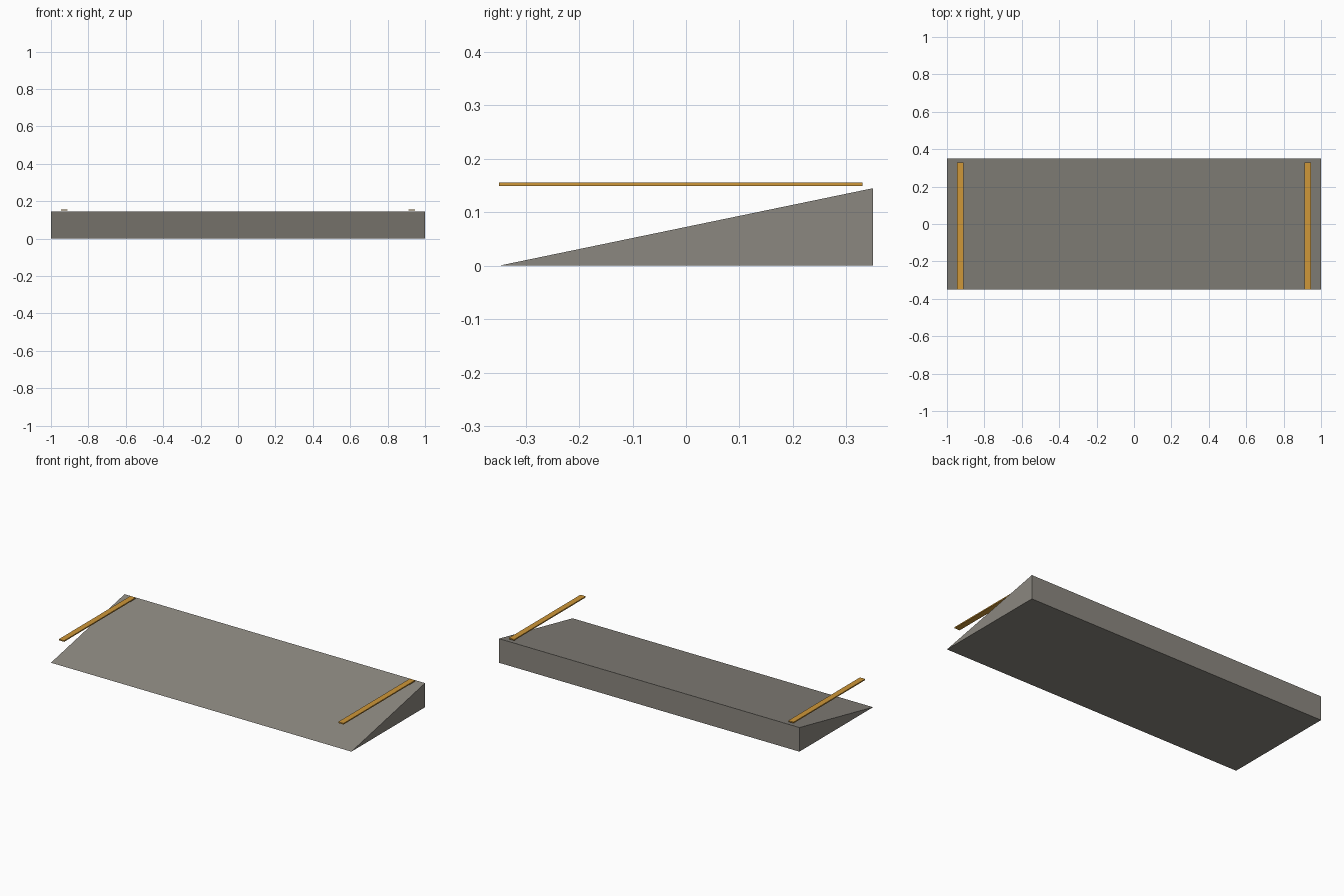
import bpy
import bmesh

if "Cube" in bpy.data.objects:
    bpy.data.objects.remove(bpy.data.objects["Cube"], do_unlink=True)


def material(name, color):
    mat = bpy.data.materials.new(name)
    mat.use_nodes = True
    mat.diffuse_color = color
    mat.node_tree.nodes["Principled BSDF"].inputs["Base Color"].default_value = color
    return mat


def extrude_profile(name, profile, center_x, width, mat):
    """Extrude a (y, z) side profile along x."""
    bm = bmesh.new()
    face = bm.faces.new([bm.verts.new((center_x - width / 2, y, z)) for y, z in profile])
    result = bmesh.ops.extrude_face_region(bm, geom=[face])
    verts = [v for v in result["geom"] if isinstance(v, bmesh.types.BMVert)]
    bmesh.ops.translate(bm, verts=verts, vec=(width, 0, 0))
    bmesh.ops.recalc_face_normals(bm, faces=bm.faces)
    mesh = bpy.data.meshes.new(name)
    bm.to_mesh(mesh)
    bm.free()
    mesh.materials.append(mat)
    obj = bpy.data.objects.new(name, mesh)
    bpy.context.collection.objects.link(obj)
    return obj


concrete = material("warm grey concrete", (0.26, 0.245, 0.215, 1))
amber = material("amber paint", (0.62, 0.31, 0.04, 1))

# Sloped wedge body
front, back, height = -0.35, 0.35, 0.145
extrude_profile("ramp_wedge", [(front, 0), (back, 0), (back, height)], 0, 2.0, concrete)

# Level edge strips floating above the slope
strip = [(front, 0.149), (0.33, 0.149), (0.33, 0.156), (front, 0.156)]
for side, x in (("left", 0.93), ("right", -0.93)):
    extrude_profile(side + "_edge_strip", strip, x, 0.035, amber)
